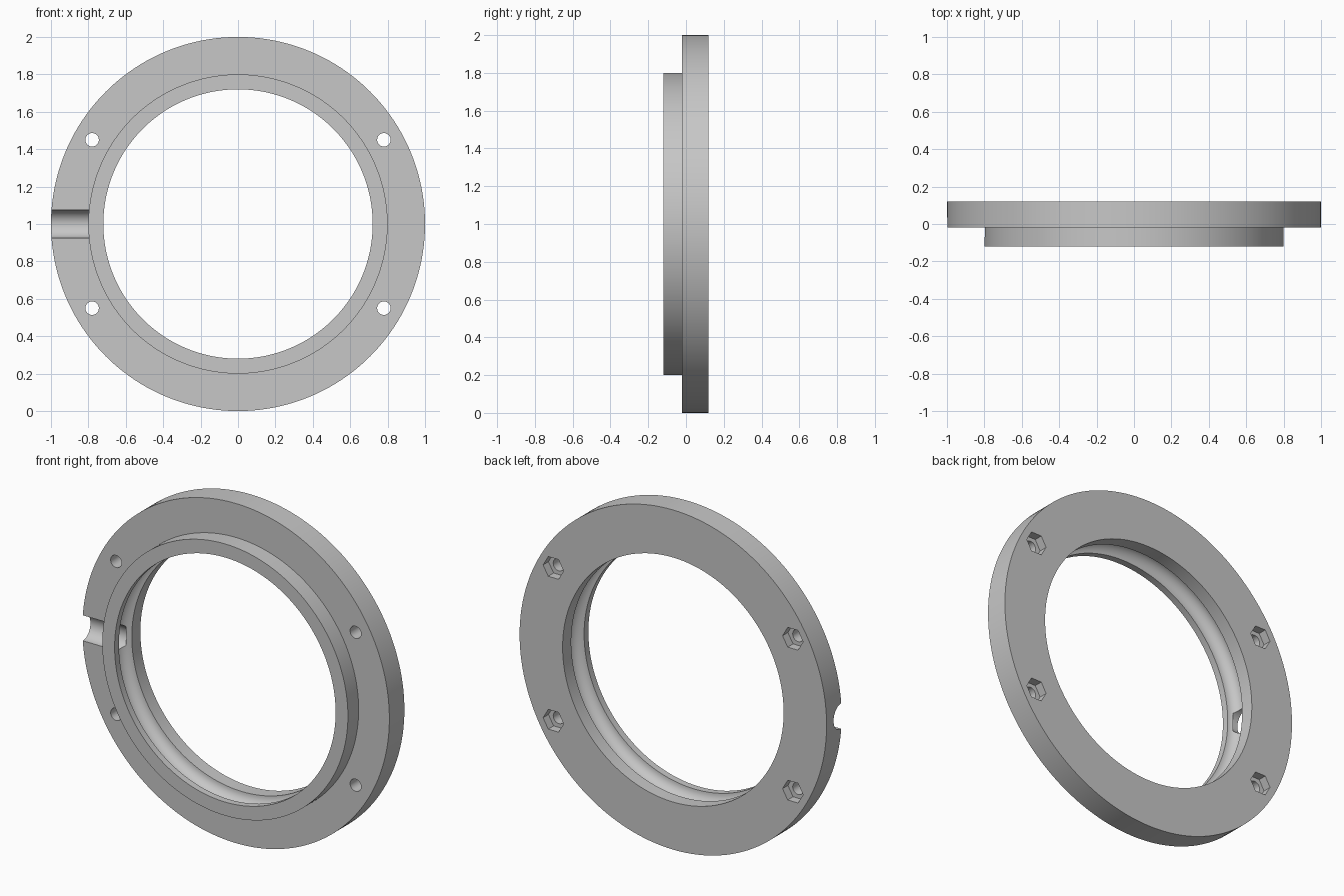
import bpy
import bmesh
from math import sin, cos, pi, radians
from mathutils import Matrix, Vector

cube = bpy.data.objects.get("Cube")
if cube:
    bpy.data.objects.remove(cube, do_unlink=True)

# Material
grey = bpy.data.materials.new("plain grey")
grey.use_nodes = True
colour = (0.57, 0.57, 0.57, 1)
grey.diffuse_color = colour
grey.node_tree.nodes["Principled BSDF"].inputs["Base Color"].default_value = colour

CENTRE = Vector((0, 0, 1))
SEGMENTS = 160
FRONT, STEP, BACK = -0.12, -0.02, 0.12
OUTER, BOSS, BORE = 1.0, 0.8, 0.72
GROOVE = 0.06


def make_object(name, bm):
    bmesh.ops.recalc_face_normals(bm, faces=bm.faces)
    mesh = bpy.data.meshes.new(name)
    bm.to_mesh(mesh)
    bm.free()
    obj = bpy.data.objects.new(name, mesh)
    bpy.context.collection.objects.link(obj)
    mesh.materials.append(grey)
    return obj


def revolve(name, profile):
    """Turn a closed (radius, y) profile around the y axis."""
    bm = bmesh.new()
    rings = []
    for i in range(SEGMENTS):
        a = 2 * pi * i / SEGMENTS
        rings.append([bm.verts.new(CENTRE + Vector((r * cos(a), y, r * sin(a))))
                      for r, y in profile])
    n = len(profile)
    for i, ring in enumerate(rings):
        after = rings[(i + 1) % SEGMENTS]
        for j in range(n):
            k = (j + 1) % n
            bm.faces.new((ring[j], ring[k], after[k], after[j]))
    return make_object(name, bm)


def cut_prism(target, sides, radius, start, end):
    """Subtract a straight prism running from start to end."""
    start, end = Vector(start), Vector(end)
    axis = end - start
    bm = bmesh.new()
    turn = axis.to_track_quat('Z', 'X').to_matrix().to_4x4()
    bmesh.ops.create_cone(bm, cap_ends=True, segments=sides,
                          radius1=radius, radius2=radius, depth=axis.length,
                          matrix=Matrix.Translation((start + end) / 2) @ turn)
    cutter = make_object("cutter", bm)
    cutter.hide_render = True
    mod = target.modifiers.new("cut", 'BOOLEAN')
    mod.operation = 'DIFFERENCE'
    mod.solver = 'EXACT'
    mod.object = cutter
    bpy.context.view_layer.objects.active = target
    bpy.ops.object.modifier_apply(modifier=mod.name)
    bpy.data.objects.remove(cutter, do_unlink=True)


# Stepped ring with a round groove inside the bore
groove = [(BORE + GROOVE * sin(pi * i / 16), STEP + GROOVE * cos(pi * i / 16))
          for i in range(17)]
profile = [(BORE, FRONT), (BOSS, FRONT), (BOSS, STEP), (OUTER, STEP),
           (OUTER, BACK), (BORE, BACK)] + groove
ring = revolve("flange_ring", profile)

# Radial port on the right side, opening into the groove
cut_prism(ring, 48, 0.075, (-1.1, STEP, 1), (-0.75, STEP, 1))

# Four bolt holes with hexagonal nut pockets at the back
for sx in (-1, 1):
    for sz in (-1, 1):
        x, z = sx * 0.78, 1 + sz * 0.45
        cut_prism(ring, 32, 0.036, (x, -0.2, z), (x, 0.2, z))
        cut_prism(ring, 6, 0.067, (x, BACK - 0.05, z), (x, 0.2, z))

# Smooth curved walls, crisp edges
bpy.ops.object.select_all(action='DESELECT')
ring.select_set(True)
bpy.context.view_layer.objects.active = ring
bpy.ops.object.shade_smooth_by_angle(angle=radians(30))
